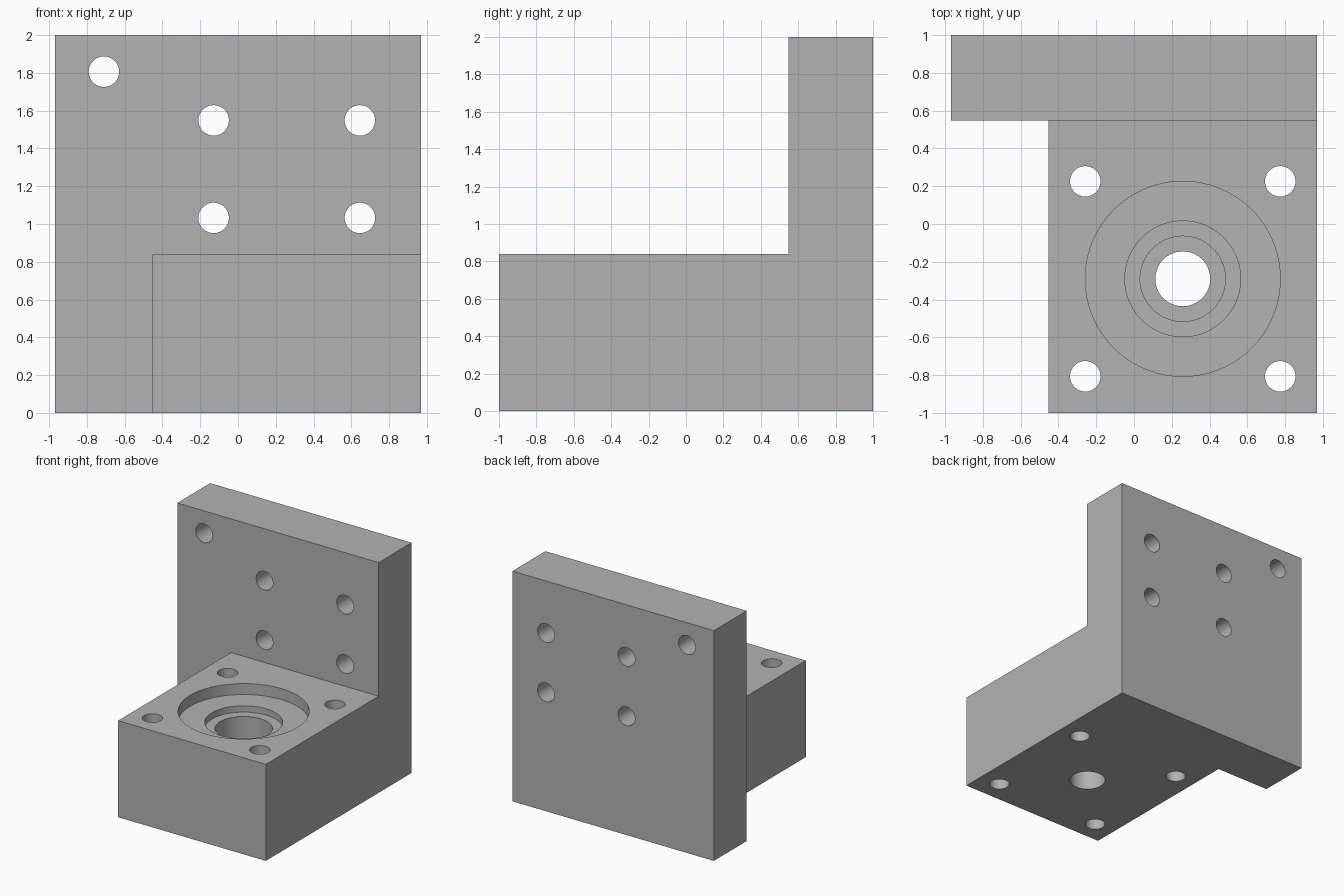
import bpy, bmesh, math
from mathutils import Matrix, Vector

old = bpy.data.objects.get("Cube")
if old:
    bpy.data.objects.remove(old, do_unlink=True)

U = 1 / 31          # drawing unit
HALF_W = 30 * U     # half the plate width
BLOCK_X = -14 * U   # block side
PLATE_Y = 17 * U    # plate front
BLOCK_H = 26 * U    # block top
HOLE_R = 2.5 * U

metal = bpy.data.materials.new("plain_grey_metal")
metal.use_nodes = True
grey = (0.45, 0.45, 0.45, 1)
metal.diffuse_color = grey
metal.node_tree.nodes["Principled BSDF"].inputs["Base Color"].default_value = grey


def make_object(name, bm):
    bmesh.ops.recalc_face_normals(bm, faces=bm.faces[:])
    mesh = bpy.data.meshes.new(name)
    bm.to_mesh(mesh)
    bm.free()
    mesh.materials.append(metal)
    obj = bpy.data.objects.new(name, mesh)
    bpy.context.collection.objects.link(obj)
    return obj


def box(name, low, high):
    low, high = Vector(low), Vector(high)
    bm = bmesh.new()
    bmesh.ops.create_cube(bm, size=1, matrix=Matrix.Translation((low + high) / 2)
                          @ Matrix.Diagonal((*(high - low), 1)))
    return make_object(name, bm)


def turned(name, profile, centre, rotation=Matrix(), sides=64):
    """Solid of revolution from (radius, height) pairs, closed at both ends."""
    bm = bmesh.new()
    rings = []
    for r, z in profile:
        angles = [2 * math.pi * i / sides for i in range(sides)]
        rings.append([bm.verts.new((r * math.cos(a), r * math.sin(a), z)) for a in angles])
    for a, b in zip(rings, rings[1:]):
        for i in range(sides):
            j = (i + 1) % sides
            bm.faces.new((a[i], a[j], b[j], b[i]))
    bm.faces.new(rings[0])
    bm.faces.new(rings[-1])
    bmesh.ops.transform(bm, matrix=Matrix.Translation(centre) @ rotation, verts=bm.verts)
    return make_object(name, bm)


def combine(target, tool, operation):
    mod = target.modifiers.new(tool.name, 'BOOLEAN')
    mod.operation = operation
    mod.solver = 'EXACT'
    mod.object = tool
    tool.hide_render = True
    bpy.context.view_layer.objects.active = target
    bpy.ops.object.modifier_apply(modifier=mod.name)
    bpy.data.objects.remove(tool, do_unlink=True)


# Upright plate joined to the block
bracket = box("mounting_bracket", (-HALF_W, PLATE_Y, 0), (HALF_W, 1, 2))
block = box("block", (BLOCK_X, -1, 0), (HALF_W, PLATE_Y + 0.2, BLOCK_H))
combine(bracket, block, 'UNION')

# Stepped bore through the block
bore_x, bore_y = 8 * U, -9 * U
steps = [(4.5 * U, -0.1), (4.5 * U, 0.3), (7 * U, 0.3), (7 * U, BLOCK_H - 0.15),
         (9.5 * U, BLOCK_H - 0.15), (9.5 * U, BLOCK_H - 0.095),
         (16 * U, BLOCK_H - 0.095), (16 * U, BLOCK_H + 0.1)]
combine(bracket, turned("bore", steps, (bore_x, bore_y, 0), sides=96), 'DIFFERENCE')

# Four bolt holes around the bore
for sx in (-1, 1):
    for sy in (-1, 1):
        hole = turned("bolt_hole", [(HOLE_R, -0.1), (HOLE_R, BLOCK_H + 0.1)],
                      (bore_x + sx * 16 * U, bore_y + sy * 16 * U, 0))
        combine(bracket, hole, 'DIFFERENCE')

# Square of four plate holes and one in the upper corner
turn = Matrix.Rotation(math.radians(-90), 4, 'X')
spots = [(x, z) for x in (-4, 20) for z in (32, 48)] + [(-22, 56)]
for x, z in spots:
    hole = turned("plate_hole", [(HOLE_R, PLATE_Y - 0.1), (HOLE_R, 1.1)],
                  (x * U, 0, z * U), turn)
    combine(bracket, hole, 'DIFFERENCE')

# Smooth bores with sharp edges
bpy.ops.object.select_all(action='DESELECT')
bracket.select_set(True)
bpy.context.view_layer.objects.active = bracket
bpy.ops.object.shade_smooth_by_angle(angle=math.radians(30))
